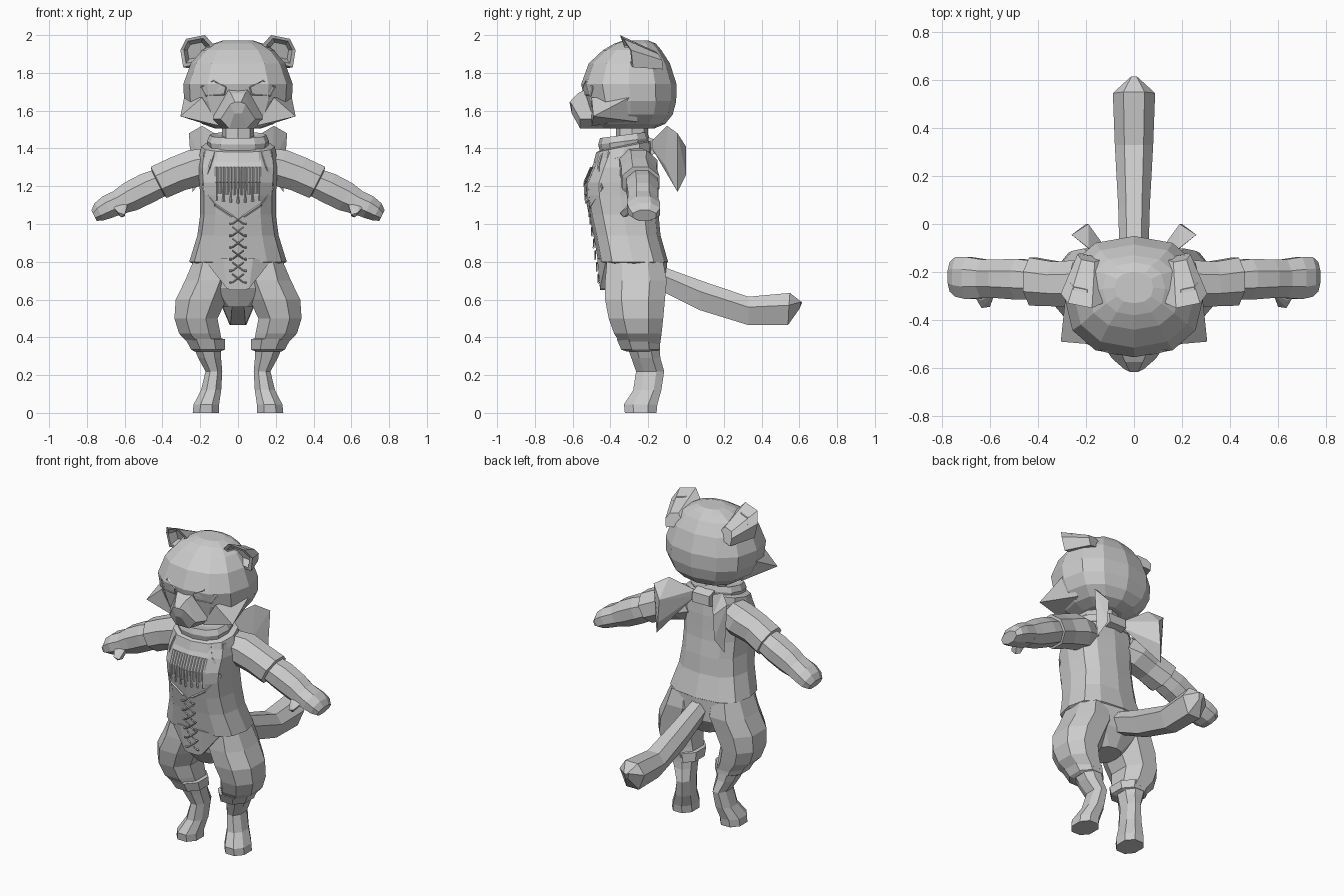
import bpy, bmesh, math
from mathutils import Vector
from mathutils.bvhtree import BVHTree

if "Cube" in bpy.data.objects:
    bpy.data.objects.remove(bpy.data.objects["Cube"])

GREY = bpy.data.materials.new("light grey")
GREY.diffuse_color = (0.6, 0.6, 0.6, 1)
GREY.use_nodes = True
GREY.node_tree.nodes["Principled BSDF"].inputs["Base Color"].default_value = GREY.diffuse_color


def finish(name, bm, mirror=False):
    """Turn a bmesh into a flat shaded object, optionally mirrored in x."""
    bmesh.ops.recalc_face_normals(bm, faces=bm.faces)
    me = bpy.data.meshes.new(name)
    bm.to_mesh(me)
    ob = bpy.data.objects.new(name, me)
    bpy.context.collection.objects.link(ob)
    me.materials.append(GREY)
    if mirror:
        m = ob.modifiers.new("Mirror", 'MIRROR')
        m.use_mirror_merge = False
    return ob


def loft(bm, rings, cap=True):
    vs = [[bm.verts.new(p) for p in r] for r in rings]
    n = len(vs[0])
    for a, b in zip(vs, vs[1:]):
        for i in range(n):
            j = (i + 1) % n
            bm.faces.new((a[i], a[j], b[j], b[i]))
    if cap:
        bm.faces.new(vs[0])
        bm.faces.new(vs[-1])


def hull(bm, pts):
    vs = [bm.verts.new(p) for p in pts]
    res = bmesh.ops.convex_hull(bm, input=vs)
    junk = {g for g in res["geom_interior"] + res["geom_unused"]
            if isinstance(g, bmesh.types.BMVert) and g.is_valid}
    if junk:
        bmesh.ops.delete(bm, geom=list(junk), context='VERTS')


def oval(z, x0, x1, yf, yb, n=12, p=0.85, tilt=0.0, phase=0.0):
    """Horizontal rounded ring between x0..x1 and yf..yb."""
    pts = []
    for i in range(n):
        a = 2 * math.pi * (i + phase) / n
        c, s = math.cos(a), math.sin(a)
        c = math.copysign(abs(c) ** p, c)
        s = math.copysign(abs(s) ** p, s)
        y = (yf + yb) / 2 + (yb - yf) / 2 * s
        pts.append((x0 + (x1 - x0) * (c + 1) / 2, y, z + tilt * (y - yf)))
    return pts


def body(name, rows, **kw):
    bm = bmesh.new()
    loft(bm, [oval(z, -w, w, f, b, **kw) for z, w, f, b in rows])
    tree = BVHTree.FromBMesh(bm)
    finish(name, bm)

    def front(x, z):
        hit = tree.ray_cast(Vector((x, -2, z)), Vector((0, 1, 0)))[0]
        return hit if hit else Vector((x, -0.45, z))
    return front


def rod(bm, a, b, r):
    """Four sided bar between two points."""
    d = (b - a).normalized()
    u = d.cross(Vector((0, 1, 0))).normalized() * r
    v = d.cross(u).normalized() * r
    loft(bm, [[c + u, c + v, c - u, c - v] for c in (a, b)])


# Head
head = body("head", [
    (1.505, .12, -.46, -.17), (1.53, .19, -.50, -.11), (1.58, .25, -.52, -.07),
    (1.65, .285, -.535, -.052), (1.74, .29, -.555, -.05), (1.85, .25, -.515, -.085),
    (1.92, .19, -.44, -.13), (1.955, .13, -.38, -.16), (1.972, .08, -.33, -.20)])

# Muzzle
bm = bmesh.new()
loft(bm, [[(-w, y, z0 + .05), (-w * .5, y, z0), (w * .5, y, z0), (w, y, z0 + .05),
           (w * .4, y2, z1), (-w * .4, y2, z1)]
          for y, y2, w, z0, z1 in ((-.44, -.50, .17, 1.505, 1.73),
                                   (-.56, -.575, .092, 1.505, 1.69),
                                   (-.605, -.617, .04, 1.585, 1.645))])
finish("muzzle", bm)

# Cheek fur tufts
bm = bmesh.new()
hull(bm, [(.305, -.49, 1.57), (.285, -.30, 1.67), (.19, -.50, 1.67),
          (.10, -.50, 1.52), (.21, -.25, 1.54)])
finish("cheek_tufts", bm, True)

# Ears: hollow cups that narrow towards the back of the head
bm = bmesh.new()
rim = [Vector(p) for p in ((.29, -.28, 1.83), (.305, -.29, 1.92), (.275, -.33, 1.98),
                           (.175, -.35, 2.0), (.13, -.33, 1.95), (.16, -.31, 1.86))]
mid = sum(rim, Vector()) / 6
back = Vector((.19, -.14, 1.87))
loft(bm, [[mid + (p - mid) * .55 + Vector((0, .06, 0)) for p in rim],
          [mid + (p - mid) * .78 for p in rim], rim,
          [back + (p - mid) * .55 for p in rim]])
finish("ears", bm, True)

# Eyes: thin plates laid on the face, with a heavy brow edge
bm = bmesh.new()
outline = [(.195, 1.725), (.13, 1.76), (.065, 1.725), (.075, 1.685), (.17, 1.68)]
pts = [head(x, z) for x, z in outline]
hull(bm, [p + Vector((0, d, 0)) for p in pts for d in (-.004, .004)])
finish("eyes", bm, True)
bm = bmesh.new()
for a, b in zip(pts, pts[1:] + pts[:1]):
    rod(bm, a, b, .007)
finish("eye_rims", bm, True)

# Torso with corset
chest = body("torso", [
    (.79, .24, -.44, -.11), (.80, .258, -.465, -.095), (.94, .215, -.49, -.135),
    (1.05, .20, -.515, -.145), (1.15, .20, -.535, -.16), (1.22, .205, -.535, -.165),
    (1.30, .21, -.50, -.17), (1.38, .20, -.46, -.18), (1.42, .13, -.43, -.20),
    (1.45, .09, -.38, -.21)], p=.75)
body("trouser_seat", [(.56, .08, -.36, -.16), (.66, .20, -.42, -.10),
                      (.81, .245, -.445, -.10)], p=.8)

# Pointed front of the corset
bm = bmesh.new()
hull(bm, [(s * x, y + d, z) for s in (-1, 1) for d in (0, .03)
          for x, y, z in ((.17, -.425, .80), (.06, -.455, .66), (.035, -.455, .65),
                          (.08, -.47, .82))])
finish("corset_point", bm)

# Corset neckline edge
bm = bmesh.new()
edge = [chest(x, z) for x, z in ((.125, 1.38), (.15, 1.30), (.185, 1.19), (.12, 1.10), (.03, 1.04))]
for a, b in zip(edge, edge[1:]):
    rod(bm, a, b, .009)
finish("corset_edge", bm, True)

# Shirt ruffles
bm = bmesh.new()
for i in range(13):
    x = (i - 6) * .019
    drop = .04 * (i % 2) + .12 * abs(x)
    rod(bm, chest(x, 1.30), chest(x, 1.22), .008)
    rod(bm, chest(x, 1.22), chest(x, 1.11 + drop), .008)
finish("shirt_ruffles", bm)

# Corset laces and eyelets
bm = bmesh.new()
for i in range(6):
    z = .69 + i * .062
    y = Vector((0, -.455 - (z - .65) * .14, 0))
    for s in (-1, 1):
        rod(bm, y + Vector((-.03 * s, -.003, z)), y + Vector((.03 * s, -.003, z + .045)), .004)
        rod(bm, y + Vector((s * .04 - .006, -.003, z)), y + Vector((s * .04 + .006, -.003, z)), .006)
finish("corset_laces", bm)

# Neck, collar and scarf
body("neck", [(1.40, .085, -.37, -.20), (1.54, .085, -.37, -.20)], n=8)
for name, rows, tilt in (
        ("scarf_collar", ((1.38, .155, -.455, -.20), (1.42, .165, -.465, -.195),
                          (1.455, .15, -.455, -.205), (1.45, .10, -.40, -.23)), .13),
        ("scarf_drape", ((1.33, .17, -.45, -.20), (1.325, .205, -.49, -.175),
                         (1.38, .195, -.475, -.18), (1.40, .14, -.43, -.21)), .2)):
    bm = bmesh.new()
    loft(bm, [oval(z, -w, w, f, b, tilt=tilt) for z, w, f, b in rows])
    finish(name, bm)
bm = bmesh.new()
hull(bm, [(x, y, z) for x in (-.06, .06) for y, z in
          ((-.20, 1.36), (-.20, 1.46), (-.145, 1.38), (-.15, 1.44))])
finish("scarf_knot", bm)

# Hanging scarf ends
bm = bmesh.new()
hull(bm, [(.06, -.18, 1.44), (.06, -.18, 1.40), (.19, -.10, 1.52), (.26, -.045, 1.48),
          (.24, -.045, 1.17), (.19, 0, 1.41), (.20, 0, 1.26), (.18, -.11, 1.31)])
finish("scarf_ends", bm, True)


# Arms: rings square to the sloping arm axis
def arm(name, rows):
    bm = bmesh.new()
    rings = []
    for x, z, h, yc, w in rows:
        ring = []
        for i in range(8):
            a = math.pi * (i + .5) / 4
            c, s = math.cos(a) * 1.08, math.sin(a) * 1.08
            ring.append((x + .45 * h * c, yc + w * s, z + .89 * h * c))
        rings.append(ring)
    loft(bm, rings)
    finish(name, bm, True)


arm("sleeves", [(.13, 1.32, .09, -.27, .09), (.215, 1.30, .102, -.25, .10),
                (.32, 1.265, .095, -.25, .093), (.42, 1.22, .093, -.24, .10),
                (.425, 1.218, .07, -.24, .08)])
arm("forearms", [(.40, 1.225, .075, -.235, .08), (.48, 1.19, .082, -.23, .085),
                 (.57, 1.145, .08, -.228, .08), (.63, 1.115, .066, -.228, .08)])
arm("hands", [(.62, 1.12, .066, -.228, .08), (.69, 1.09, .062, -.225, .088),
              (.735, 1.065, .052, -.22, .083), (.762, 1.045, .032, -.22, .062)])
bm = bmesh.new()
hull(bm, [(x, y, z) for x, z in ((.58, 1.12), (.67, 1.10)) for y in (-.29, -.25)] +
     [(.60, -.345, 1.05), (.635, -.35, 1.06), (.62, -.33, 1.035), (.60, -.31, 1.04), (.64, -.32, 1.09)])
finish("thumbs", bm, True)


# Legs
def leg(name, rows):
    bm = bmesh.new()
    loft(bm, [oval(*r, n=8, p=.9, phase=.5) for r in rows])
    finish(name, bm, True)


leg("trouser_legs", [(.80, .04, .245, -.43, -.11), (.70, .015, .29, -.44, -.09),
                     (.60, .05, .34, -.44, -.10), (.50, .10, .345, -.42, -.11),
                     (.42, .085, .32, -.39, -.12), (.36, .075, .26, -.35, -.13)])
leg("trouser_cuffs", [(.395, .08, .27, -.36, -.14), (.39, .062, .285, -.375, -.13),
                      (.335, .062, .255, -.35, -.13), (.325, .09, .235, -.32, -.15)])
leg("lower_legs", [(.36, .085, .245, -.32, -.135), (.29, .085, .215, -.295, -.13),
                   (.22, .08, .175, -.27, -.11), (.12, .085, .20, -.285, -.125),
                   (.045, .095, .24, -.335, -.145), (0, .095, .245, -.33, -.15)])

# Tail
bm = bmesh.new()
rows = ((-.14, -.14, .06, .65, .78), (.07, .08, .066, .545, .70), (.33, .33, .08, .465, .615),
        (.54, .55, .088, .465, .635), (.60, .615, .02, .55, .585))
loft(bm, [[(w, (yb + yt) / 2, (a + b) / 2 + .02), (w * .5, yt, b), (-w * .5, yt, b),
           (-w, (yb + yt) / 2, (a + b) / 2 + .02), (-w * .5, yb, a), (w * .5, yb, a)]
          for yb, yt, w, a, b in rows])
finish("tail", bm)
